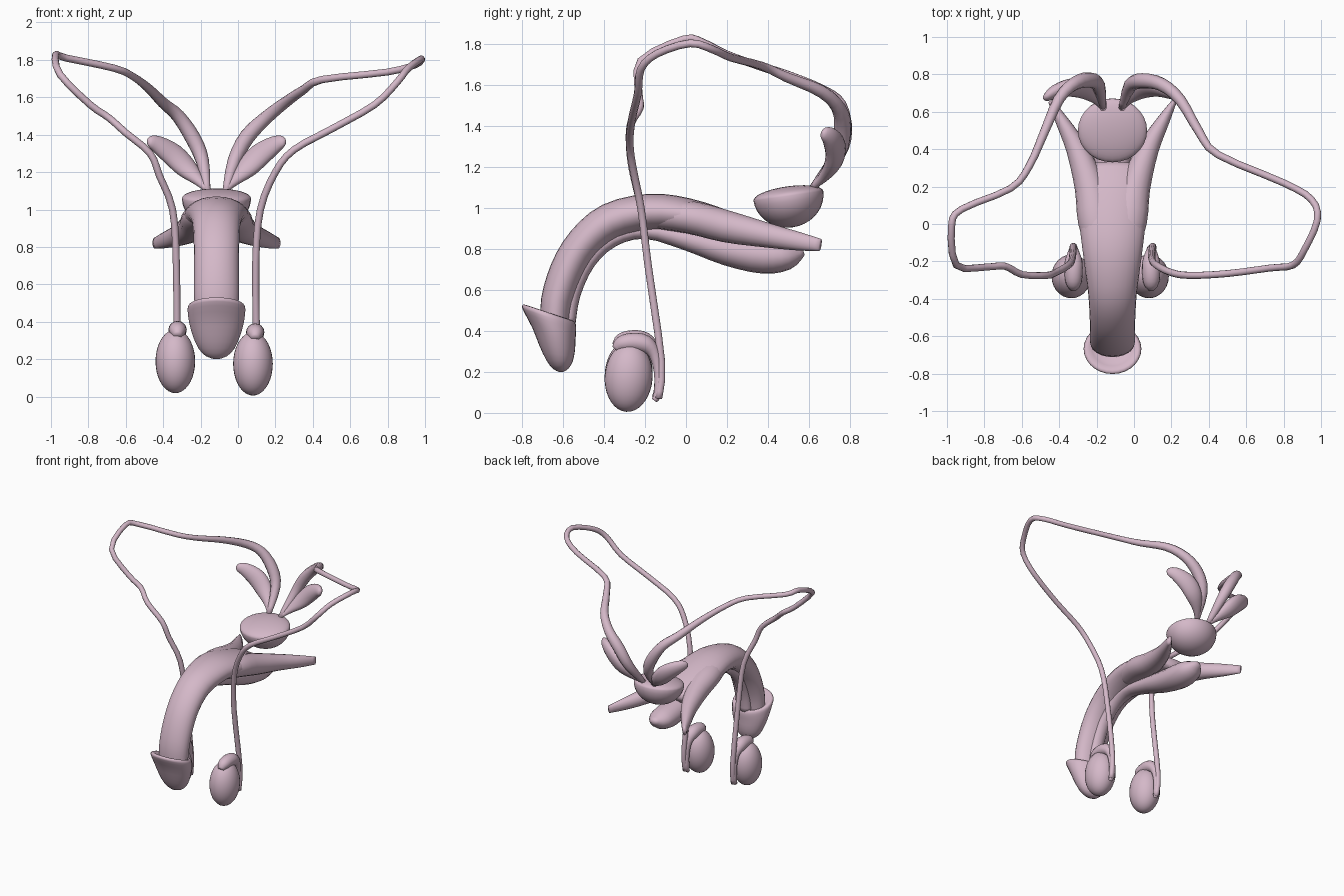
import bpy, bmesh, math
from mathutils import Vector, Matrix

cube = bpy.data.objects.get("Cube")
if cube:
    bpy.data.objects.remove(cube, do_unlink=True)

MID = -0.115  # x of the body's own centre plane

pink = bpy.data.materials.new("dusty pink")
pink.use_nodes = True
colour = (0.66, 0.48, 0.58, 1)
pink.diffuse_color = colour
pink.node_tree.nodes["Principled BSDF"].inputs["Base Color"].default_value = colour


def finish(name, bm):
    bmesh.ops.recalc_face_normals(bm, faces=bm.faces)
    mesh = bpy.data.meshes.new(name)
    bm.to_mesh(mesh)
    bm.free()
    mesh.materials.append(pink)
    mesh.shade_smooth()
    obj = bpy.data.objects.new(name, mesh)
    bpy.context.collection.objects.link(obj)
    return obj


def loft(name, rings, sides=16):
    """Skin a list of (centre, side vector, up vector) ellipses and cap the ends."""
    bm = bmesh.new()
    loops = []
    for c, s, u in rings:
        angles = [2 * math.pi * i / sides for i in range(sides)]
        loops.append([bm.verts.new(c + s * math.cos(a) + u * math.sin(a)) for a in angles])
    for a, b in zip(loops, loops[1:]):
        for i in range(sides):
            j = (i + 1) % sides
            bm.faces.new((a[i], a[j], b[j], b[i]))
    bm.faces.new(loops[0])
    bm.faces.new(loops[-1])
    return finish(name, bm)


def refine(rows, steps):
    """Catmull-Rom interpolation of positions and radii together."""
    rows = [Vector(r) for r in rows]
    out = []
    for i in range(len(rows) - 1):
        a, b, c, d = rows[max(i - 1, 0)], rows[i], rows[i + 1], rows[min(i + 2, len(rows) - 1)]
        for k in range(steps):
            t = k / steps
            out.append(b + (c - a) * (t / 2) + (a * 2 - b * 5 + c * 4 - d) * (t * t / 2)
                       + (b * 3 - a - c * 3 + d) * (t ** 3 / 2))
    return out + [rows[-1]]


def sweep(name, rows, steps=3, sides=16):
    """Rows are x, y, z, half width, half height."""
    rows = refine(rows, steps)
    pts = [Vector(r[:3]) for r in rows]
    rings, side = [], Vector((1, 0, 0))
    for i, p in enumerate(pts):
        t = (pts[min(i + 1, len(pts) - 1)] - pts[max(i - 1, 0)]).normalized()
        side = (side - t * side.dot(t)).normalized()
        rings.append((p, side * max(rows[i][3], 0.004), t.cross(side) * max(rows[i][4], 0.004)))
    return loft(name, rings, sides)


def ellipsoid(name, centre, size, tilt=0, top=1):
    bm = bmesh.new()
    bmesh.ops.create_uvsphere(bm, u_segments=28, v_segments=18, radius=1)
    for v in bm.verts:
        if v.co.z > 0:
            v.co.z *= top
    bm.transform(Matrix.Translation(centre) @ Matrix.Rotation(math.radians(tilt), 4, "X")
                 @ Matrix.Diagonal((*size, 1)))
    return finish(name, bm)


# Arched shaft
shaft = [(-0.64, .42, .115, .07), (-.63, .55, .12, .078), (-.58, .7, .12, .083),
         (-.5, .83, .122, .085), (-.37, .935, .13, .09), (-.18, .98, .155, .09),
         (0, .965, .175, .085), (.2, .915, .18, .07), (.32, .88, .13, .04)]
sweep("shaft", [(MID, *r) for r in shaft], sides=24)

# Pair of roots spreading outward at the back
root = [(.04, -.15, .97, .09, .07), (.085, .02, .955, .1, .08), (.12, .2, .91, .083, .078),
        (.19, .4, .867, .058, .06), (.27, .55, .838, .035, .045), (.33, .655, .82, .014, .03)]
for label, s in (("left", 1), ("right", -1)):
    sweep(label + "_root", [(MID + s * r[0], *r[1:]) for r in root])

# Lower column widening into the bulb
column = [(-.575, .43, .05, .035), (-.555, .58, .05, .04), (-.48, .74, .05, .04),
          (-.36, .85, .05, .04), (-.2, .89, .055, .04), (0, .85, .07, .055),
          (.2, .795, .09, .075), (.38, .765, .1, .085), (.5, .765, .085, .065),
          (.575, .785, .02, .015)]
sweep("lower_column_and_bulb", [(MID, *r) for r in column])

# Flared cap: centre y, z, half width, front-to-back half length, slope
cap = [(-.655, .46, .09, .085, .3), (-.665, .488, .135, .115, .34), (-.67, .478, .153, .132, .34),
       (-.662, .445, .153, .126, .33), (-.645, .39, .145, .106, .25), (-.63, .32, .125, .088, .15),
       (-.618, .255, .095, .065, .05), (-.612, .215, .055, .037, 0), (-.61, .2, .01, .01, 0)]
cap_rows = refine(cap, 2)
loft("cap", [(Vector((MID, y, z)), Vector((w, 0, 0)), Vector((0, h, -h * k)))
             for y, z, w, h, k in cap_rows], 28)

# Rounded gland behind, flat on top
ellipsoid("prostate_gland", (MID, .5, 1.06), (.185, .172, .155), 8, .3)

# Testes, each with its coiled duct over the top and down the back
coil = [(-.345, .31, .02), (-.315, .335, .04), (-.26, .345, .046), (-.2, .335, .045),
        (-.155, .29, .03), (-.135, .2, .022), (-.135, .1, .022), (-.155, .06, .014)]
for label, x, z in (("left", .08, .175), ("right", -.335, .188)):
    ellipsoid(label + "_testis", (x, -.28, z), (.106, .117, .17), -4)
    sweep(label + "_epididymis", [(x + .012, y, h + z - .175, r * 1.05, r) for y, h, r in coil])

# Long looping ducts, different on each side
left_duct = [(.1, -.135, .07), (.1, -.12, .25), (.095, -.185, .72), (.12, -.22, 1), (.2, -.26, 1.2),
             (.3, -.275, 1.32), (.5, -.265, 1.43), (.73, -.235, 1.56), (.85, -.22, 1.68),
             (.91, -.14, 1.755), (.98, .02, 1.805), (.95, .13, 1.775), (.8, .22, 1.735),
             (.45, .37, 1.695), (.35, .49, 1.64), (.25, .66, 1.57), (.15, .745, 1.49),
             (.05, .765, 1.39), (-.02, .74, 1.26), (-.065, .62, 1.1)]
right_duct = [(-.32, -.135, .08), (-.325, -.12, .25), (-.33, -.185, .72), (-.35, -.22, 1),
              (-.42, -.26, 1.18), (-.47, -.275, 1.3), (-.6, -.27, 1.41), (-.69, -.225, 1.49),
              (-.79, -.23, 1.56), (-.95, -.22, 1.72), (-.975, -.01, 1.825), (-.92, .08, 1.81),
              (-.66, .19, 1.755), (-.56, .31, 1.71), (-.48, .49, 1.65), (-.4, .67, 1.57),
              (-.32, .75, 1.5), (-.24, .77, 1.38), (-.19, .74, 1.26), (-.165, .62, 1.1)]
swell = [.02, .024, .03, .036, .042, .036, .018]  # thicker toward the gland
for name, path in (("left_duct", left_duct), ("right_duct", right_duct)):
    radii = [.019] * (len(path) - len(swell)) + swell
    sweep(name, [(*p, r, r) for p, r in zip(path, radii)], sides=10)

# Leaf-shaped vesicles
leaf = [(.045, .615, 1.1, .012, .012), (.09, .67, 1.15, .03, .025), (.16, .72, 1.22, .06, .04),
        (.23, .73, 1.29, .066, .042), (.31, .705, 1.345, .05, .035), (.355, .675, 1.365, .03, .02),
        (.365, .665, 1.37, .006, .006)]
for label, s in (("left", 1), ("right", -1)):
    sweep(label + "_vesicle", [(MID + s * r[0], *r[1:]) for r in leaf])
